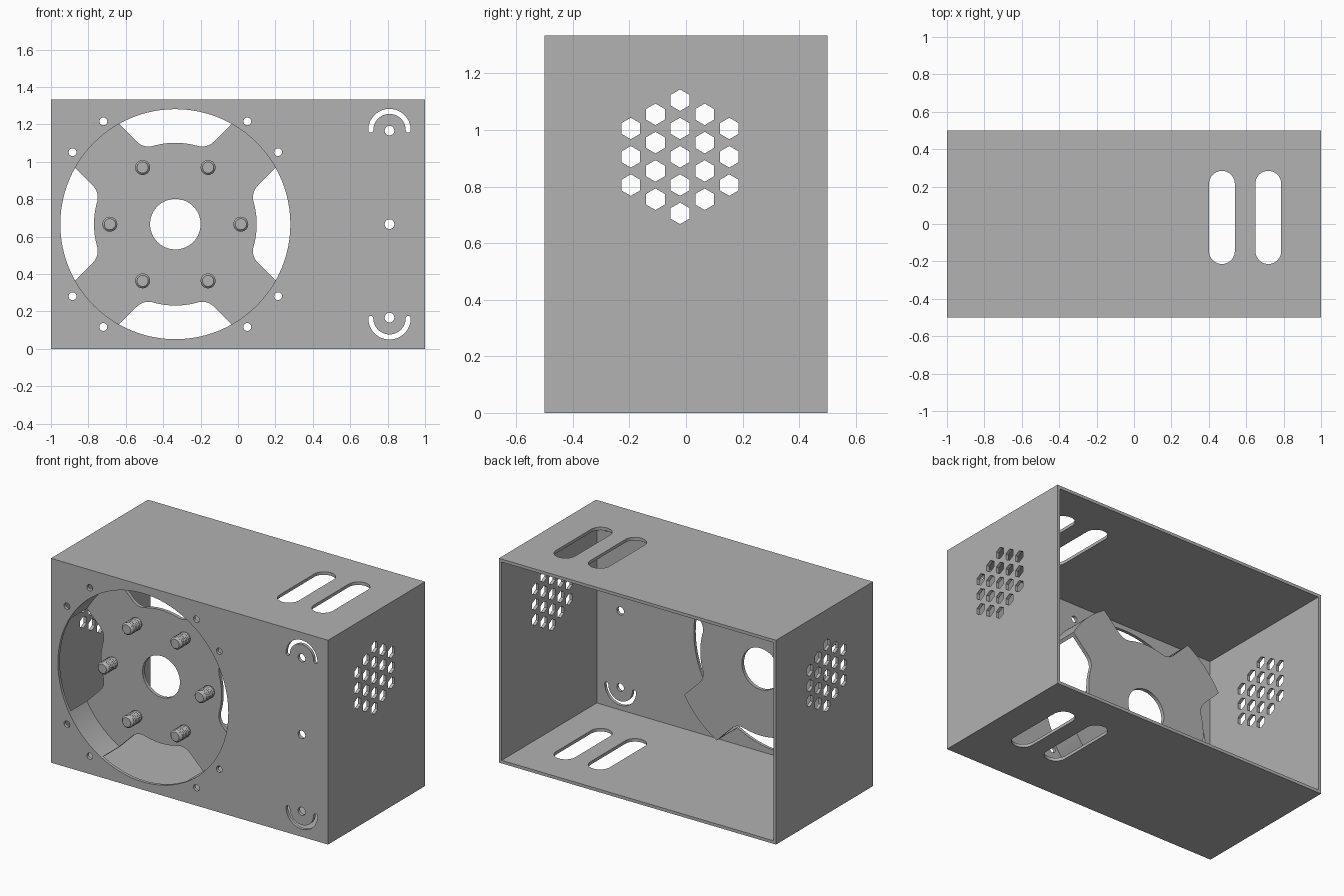
import bpy, bmesh
from math import sin, cos, pi, radians, asin, sqrt
from mathutils import Matrix, Vector

if "Cube" in bpy.data.objects:
    bpy.data.objects.remove(bpy.data.objects["Cube"])

# Overall sizes
H, T = 1.333, 0.02              # height, sheet thickness
CX, CZ = -0.335, H / 2          # centre of the round mount
R_OUT, R_HUB, ARM = 0.615, 0.435, 0.166
BACK, FACE = -0.29, -0.313      # recessed plate, rear and front

grey = bpy.data.materials.new("sheet_grey")
grey.use_nodes = True
colour = (0.445, 0.445, 0.445, 1)
grey.diffuse_color = colour
grey.node_tree.nodes["Principled BSDF"].inputs["Base Color"].default_value = colour
parts = []


def arc(c, r, a0, a1, n):
    """Points on an arc, angles in radians, both ends included."""
    return [(c[0] + r * cos(a0 + (a1 - a0) * i / n),
             c[1] + r * sin(a0 + (a1 - a0) * i / n)) for i in range(n + 1)]


def circle(x, y, r, n=32):
    return arc((x, y), r, 0, 2 * pi, n)[:-1]


def rect(x0, y0, x1, y1):
    return [(x0, y0), (x1, y0), (x1, y1), (x0, y1)]


def add_mesh(name, bm):
    mesh = bpy.data.meshes.new(name)
    bmesh.ops.recalc_face_normals(bm, faces=bm.faces)
    bm.to_mesh(mesh)
    bm.free()
    mesh.materials.append(grey)
    obj = bpy.data.objects.new(name, mesh)
    bpy.context.collection.objects.link(obj)
    parts.append(obj)
    return obj


AXES = {  # local x, local y, thickness direction
    "front": ((1, 0, 0), (0, 0, 1), (0, -1, 0)),
    "side": ((0, 1, 0), (0, 0, 1), (1, 0, 0)),
    "top": ((1, 0, 0), (0, 1, 0), (0, 0, 1)),
}


def sheet(name, plane, lo, hi, loops):
    """Flat sheet with holes, between lo and hi along its thickness axis."""
    cu = bpy.data.curves.new(name + "_outline", "CURVE")
    cu.dimensions, cu.fill_mode = "2D", "BOTH"
    cu.extrude = (hi - lo) / 2
    for pts in loops:
        sp = cu.splines.new("POLY")
        sp.points.add(len(pts) - 1)
        for p, q in zip(sp.points, pts):
            p.co = (q[0], q[1], 0, 1)
        sp.use_cyclic_u = True
    tmp = bpy.data.objects.new(name + "_outline", cu)
    bpy.context.collection.objects.link(tmp)
    dg = bpy.context.evaluated_depsgraph_get()
    mesh = bpy.data.meshes.new_from_object(tmp.evaluated_get(dg))
    bm = bmesh.new()
    bm.from_mesh(mesh)
    bpy.data.objects.remove(tmp)
    bpy.data.curves.remove(cu)
    bpy.data.meshes.remove(mesh)
    bmesh.ops.remove_doubles(bm, verts=bm.verts, dist=1e-5)
    x, y, z = (Vector(a) for a in AXES[plane])
    m = Matrix((x, y, z)).transposed().to_4x4()
    mid = Vector([abs(c) for c in z]) * (lo + hi) / 2
    bm.transform(Matrix.Translation(mid) @ m)
    return add_mesh(name, bm)


# Front panel: round opening, screw holes, arc slots
loops = [rect(-1, 0, 1, H), circle(CX, CZ, R_OUT, 96)]
for k in range(4):
    for a in (35, 55):
        t = radians(a + 90 * k)
        loops.append(circle(CX + 0.671 * cos(t), CZ + 0.671 * sin(t), 0.021, 20))
for s in (-1, 0, 1):
    loops.append(circle(0.81, CZ + s * 0.5, 0.026, 24))
for s in (-1, 1):
    c, r, w = (0, 0), 0.1, 0.0135
    slot = arc(c, r + w, 0, pi, 28) + arc((-r, 0), w, pi, 2 * pi, 6)[1:-1]
    slot += arc(c, r - w, pi, 0, 28) + arc((r, 0), w, -pi, 0, 6)[1:-1]
    loops.append([(0.81 + x, CZ + s * (0.503 + y)) for x, y in slot])
sheet("front_panel", "front", -0.5, -0.5 + T, loops)

# Top and bottom panels with two long vent slots
for name, z in (("bottom_panel", 0), ("top_panel", H - T)):
    loops = [rect(-1, -0.5 + T, 1, 0.5)]
    for x in (0.47, 0.718):
        loops.append(arc((x, 0.215), 0.069, 0, pi, 20)
                     + arc((x, -0.145), 0.069, pi, 2 * pi, 20))
    sheet(name, "top", z, z + T, loops)

# Side panels with a honeycomb vent
for name, x in (("right_panel", -1), ("left_panel", 1 - T)):
    loops = [rect(-0.5 + T, T, 0.5, H - T)]
    for col in range(-2, 3):
        n = 5 - abs(col)
        for i in range(n):
            c = (-0.021 + col * 0.087, 0.905 + (i - (n - 1) / 2) * 0.1)
            loops.append(arc(c, 0.038, pi / 6, pi / 6 + 2 * pi, 6)[:-1])
    sheet(name, "side", x, x + T, loops)

# Recessed four-armed plate with filleted gaps between the arms
R_WALL = R_OUT + T
half, half_in = asin(ARM / R_WALL), asin(ARM / R_OUT)
root = asin(ARM / R_HUB)
depth = sqrt(R_HUB ** 2 - ARM ** 2)
fillet = radians(8)
outline = []
for k in range(4):
    mid = pi / 4 + k * pi / 2
    d, side = Vector((cos(mid), sin(mid))), Vector((-sin(mid), cos(mid)))
    c = Vector((CX, CZ))
    hub = arc(c, R_HUB, mid + root + fillet, mid + pi / 2 - root - fillet, 20)

    def bend(sgn):
        p0 = c + d * (depth + 0.06) + side * ARM * sgn
        p1 = c + d * depth + side * ARM * sgn
        p2 = Vector(arc(c, R_HUB, mid + sgn * (root + fillet), 0, 1)[0])
        return [tuple(p0 * (1 - t) ** 2 + p1 * 2 * t * (1 - t) + p2 * t * t)
                for t in (i / 8 for i in range(9))]

    outline += bend(-1)[::-1][1:] + arc(c, R_WALL, mid - half, mid + half, 16)
    outline += bend(1)[:-1] + hub
    # Curved wall joining each arm to the front panel
    sheet(f"arm_wall_{k + 1}", "front", -0.5 + T / 2, FACE,
          [arc(c, R_WALL, mid - half, mid + half, 16)
           + arc(c, R_OUT, mid + half_in, mid - half_in, 16)])
sheet("mount_plate", "front", FACE, BACK, [outline, circle(CX, CZ, 0.135, 64)])

# Six threaded studs, lathed
profile = [(0.036, 0)]
for i in range(6):
    y = 0.006 + i * 0.015
    profile += [(0.036, y), (0.04, y + 0.006), (0.036, y + 0.012)]
profile += [(0.04, 0.098), (0.03, 0.108)]
N = 24
for k in range(6):
    a = k * pi / 3
    sx, sz = CX + 0.35 * cos(a), CZ + 0.35 * sin(a)
    bm = bmesh.new()
    rings = [[bm.verts.new((px, FACE - h, pz)) for px, pz in circle(sx, sz, r, N)]
             for r, h in profile]
    for lo, hi in zip(rings, rings[1:]):
        for i in range(N):
            j = (i + 1) % N
            bm.faces.new((lo[i], lo[j], hi[j], hi[i]))
    bm.faces.new(rings[0])
    bm.faces.new(rings[-1])
    add_mesh(f"stud_{k + 1}", bm)

# Smooth round walls, keep sheet edges sharp
bpy.ops.object.select_all(action="DESELECT")
for obj in parts:
    obj.select_set(True)
bpy.context.view_layer.objects.active = parts[0]
bpy.ops.object.shade_smooth_by_angle(angle=radians(30))
